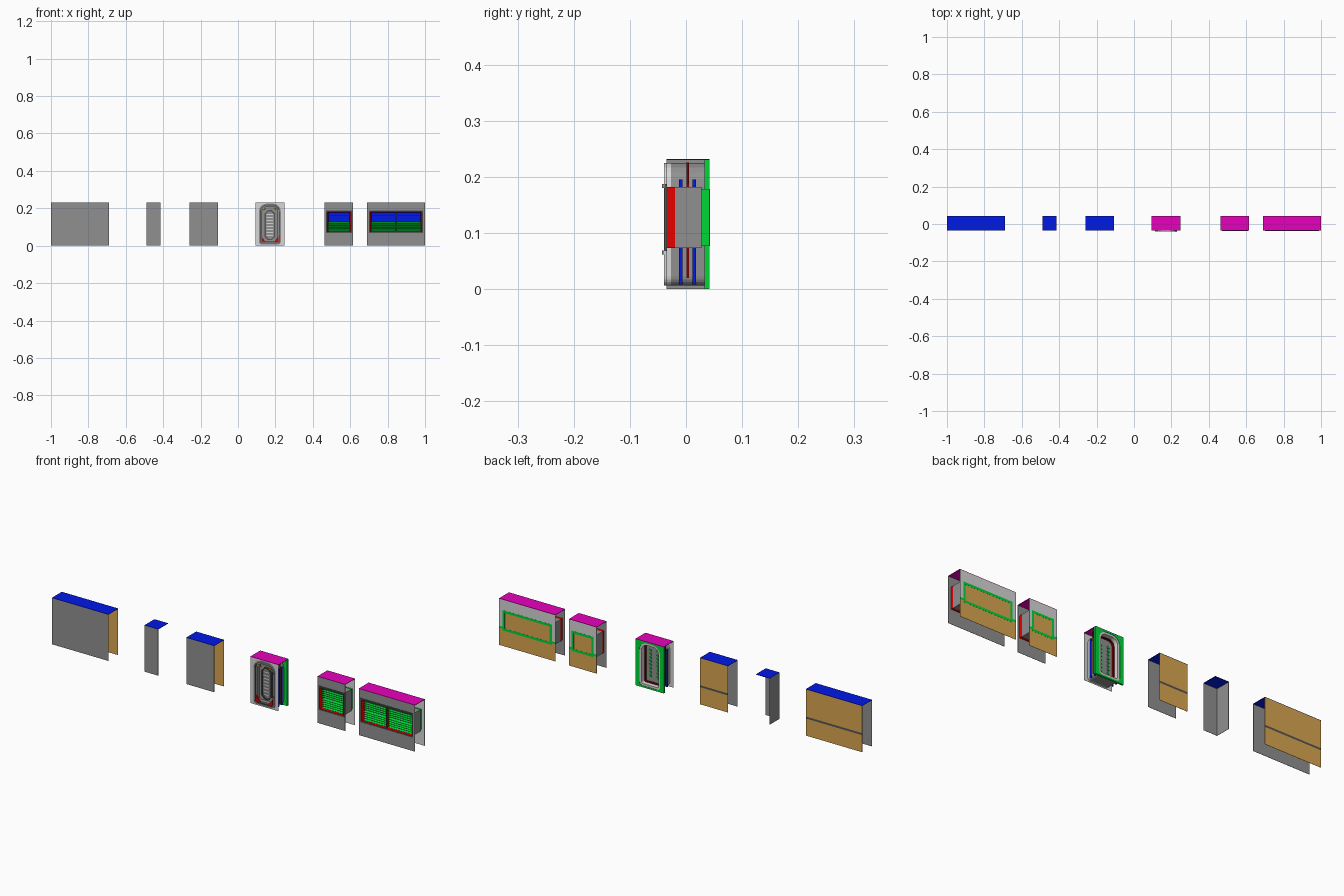
import bpy, bmesh
from math import sin, cos, pi, radians
from mathutils import Matrix, Vector

cube = bpy.data.objects.get("Cube")
if cube:
    bpy.data.objects.remove(cube, do_unlink=True)


def material(name, r, g, b):
    m = bpy.data.materials.new(name)
    m.use_nodes = True
    m.diffuse_color = (r, g, b, 1)
    m.node_tree.nodes["Principled BSDF"].inputs["Base Color"].default_value = (r, g, b, 1)
    return m


grey = material("grey", .28, .28, .28)
light = material("light grey", .68, .68, .68)
dark = material("dark grey", .09, .09, .09)
tan = material("tan", .7, .38, .08)
blue = material("blue", 0, .01, .8)
magenta = material("magenta", .84, 0, .53)
red = material("red", .82, 0, 0)
dark_red = material("dark red", .2, 0, 0)
green = material("green", 0, .68, .04)
orange = material("orange", .9, .35, .02)

H, FRONT, BACK = .232, -.035, .042


def finish(name, bm, *mats):
    bmesh.ops.recalc_face_normals(bm, faces=bm.faces)
    me = bpy.data.meshes.new(name)
    bm.to_mesh(me)
    bm.free()
    for m in mats:
        me.materials.append(m)
    ob = bpy.data.objects.new(name, me)
    bpy.context.scene.collection.objects.link(ob)
    return ob


def finish_faced(name, bm, mat, face):
    """Give faces that look forward their own colour."""
    bmesh.ops.recalc_face_normals(bm, faces=bm.faces)
    for f in bm.faces:
        f.material_index = int(f.normal.y < -.9)
    return finish(name, bm, mat, face)


def box(name, x0, x1, y0, y1, z0, z1, mat, face=None):
    bm = bmesh.new()
    mid = Vector((x0 + x1, y0 + y1, z0 + z1)) / 2
    size = Matrix.Diagonal((x1 - x0, y1 - y0, z1 - z0, 1))
    bmesh.ops.create_cube(bm, size=1, matrix=Matrix.Translation(mid) @ size)
    return finish_faced(name, bm, mat, face or mat)


def outline(x0, x1, z0, z1, top=.0002, bottom=.0002, n=5):
    """Rectangle outline with rounded corners, as (x, z) pairs."""
    corners = ((x1 - top, z1 - top, top), (x0 + top, z1 - top, top),
               (x0 + bottom, z0 + bottom, bottom), (x1 - bottom, z0 + bottom, bottom))
    return [(cx + r * cos((k + i / n) * pi / 2), cz + r * sin((k + i / n) * pi / 2))
            for k, (cx, cz, r) in enumerate(corners) for i in range(n + 1)]


def rect(x0, x1, z0, z1):
    return [(x1, z1), (x0, z1), (x0, z0), (x1, z0)]


def plate_mesh(pts, y0, y1):
    bm = bmesh.new()
    a, b = ([bm.verts.new((x, y, z)) for x, z in pts] for y in (y0, y1))
    bm.faces.new(a)
    bm.faces.new(b[::-1])
    for i in range(len(pts)):
        bm.faces.new((a[i - 1], a[i], b[i], b[i - 1]))
    return bm


def plate(name, pts, y0, y1, mat):
    return finish(name, plate_mesh(pts, y0, y1), mat)


def ring_mesh(outer, inner, y0, y1, flare=None):
    """Frame between two outlines; flare widens its front opening."""
    bm = bmesh.new()
    loops = [[bm.verts.new((x, y, z)) for x, z in pts]
             for pts, y in ((outer, y0), (outer, y1), (inner, y1), (flare or inner, y0))]
    for k in range(4):
        a, b = loops[k - 1], loops[k]
        for i in range(len(outer)):
            bm.faces.new((a[i - 1], a[i], b[i], b[i - 1]))
    return bm


def ring(name, outer, inner, y0, y1, mat, face=None, flare=None):
    return finish_faced(name, ring_mesh(outer, inner, y0, y1, flare), mat, face or mat)


def banded(name, bm, upper, strip, inside):
    """Back wall with a tan lower part, a rail strip, an upper part and an inside."""
    lo, hi = .085, .095
    for z in (lo, hi):
        bmesh.ops.bisect_plane(bm, geom=bm.verts[:] + bm.edges[:] + bm.faces[:],
                               plane_co=(0, 0, z), plane_no=(0, 0, 1))
    for f in bm.faces:
        mid = f.calc_center_median()
        f.material_index = 3 if mid.y < BACK - .0002 else 0 if mid.z < lo else 1 if mid.z < hi else 2
    return finish(name, bm, tan, strip, upper, inside)


def roof(name, x0, x1, mat):
    box(name, x0, x1, FRONT, BACK, H - .002, H, mat)


# Plain wall sections
for label, x0, x1 in (("long", -1, -.69), ("short", -.26, -.107)):
    box(label + "_wall_front", x0, x1, FRONT, FRONT + .001, 0, H - .002, grey)
    banded(label + "_wall_back", plate_mesh(rect(x0, x1, 0, H - .002), BACK - .001, BACK),
           tan, dark, tan)
    roof(label + "_wall_top", x0, x1, blue)

# Corner section
box("corner_front", -.49, -.415, FRONT, FRONT + .001, 0, H - .002, grey)
box("corner_side", -.49, -.489, FRONT, BACK, 0, H - .002, grey)
roof("corner_top", -.49, -.415, blue)


# Window sections with louvres in a deep casing
def window_section(label, x0, x1, wx0, wx1, mullions):
    z0, z1, t, g = .073, .182, .004, .005

    def opening(dx, dz):
        return rect(wx0 + dx, wx1 - dx, z0 + dz, z1 - dz)

    wall, hole, inner = rect(x0, x1, 0, H - .002), opening(0, 0), opening(.009, t)
    frame, frame_in = opening(t, t), opening(.016, .016)
    ring(label + "_wall_front", wall, hole, FRONT, FRONT + .001, grey)
    banded(label + "_wall_back", ring_mesh(wall, frame, BACK - .001, BACK), light, green, light)
    roof(label + "_top", x0, x1, magenta)
    ring(label + "_rim", opening(-g, -g), hole, -.038, FRONT, dark)
    ring(label + "_casing_front", hole, inner, -.0375, -.02, red, dark, opening(.001, .002))
    ring(label + "_casing_middle", hole, inner, -.02, .028, grey)
    ring(label + "_casing_back", frame, frame_in, .028, .0425, green)
    plate(label + "_back_pane", frame_in, .039, .042, tan)
    # Backing behind the slats, blue above and green below
    mid = (z0 + z1) / 2
    box(label + "_backing_upper", wx0 + t, wx1 - t, -.004, -.002, mid, z1 - t, blue)
    box(label + "_backing_lower", wx0 + t, wx1 - t, -.004, -.002, z0 + t, mid, green)
    for x in mullions:
        box(label + "_mullion", x - .003, x + .003, -.037, -.02, z0 + t, z1 - t, red, dark)
    # Upper slats lie flat, lower ones tilt down to the front
    count = 10
    pitch = (z1 - z0 - 2 * t) / count
    bm = bmesh.new()
    for i in range(count):
        z = z0 + t + (i + .5) * pitch
        tilt = radians(0 if i >= count / 2 else 14)
        m = (Matrix.Translation(((wx0 + wx1) / 2, -.0175, z)) @ Matrix.Rotation(tilt, 4, 'X')
             @ Matrix.Diagonal((wx1 - wx0 - 2 * t, .026, .001, 1)))
        bmesh.ops.create_cube(bm, size=1, matrix=m)
    bm.normal_update()
    for f in bm.faces:
        f.material_index = 0 if f.normal.z > .5 else 1 if f.normal.z < -.5 else 2
    finish(label + "_slats", bm, green, blue, dark)


window_section("small_window", .463, .615, .475, .605, [])
window_section("wide_window", .69, 1, .705, .985, [.845])

# Door section
X0, X1, CX = .093, .248, .1705


def arch(inset):
    return outline(.112 + inset, .229 - inset, .006 + inset, .225 - inset,
                   .042 - inset, max(.016 - inset * .5, .003))


door_wall = outline(X0, X1, 0, H - .002)
ring("door_wall_front", door_wall, arch(0), FRONT, FRONT + .001, light)
ring("door_wall_back", door_wall, arch(.002), .033, BACK, green)
roof("door_top", X0, X1, magenta)
ring("door_rim", arch(0), arch(.005), -.039, -.027, light, grey)
ring("door_casing", arch(0), arch(.006), -.027, .033, grey)
ring("door_step_dark", arch(.005), arch(.010), -.036, -.026, dark)
ring("door_step_front", arch(.010), arch(.017), -.032, -.012, grey)
ring("door_step_back", arch(.002), arch(.012), .016, .04, light)
ring("door_seal_back", arch(.012), arch(.016), .006, .018, dark_red)
plate("door_leaf", arch(.015), -.014, .008, grey)

# Channels on both sides of the casing
for side, sx in ((-1, .112), (1, .229)):
    for y in (-.0095, .015):
        box("side_pipe", sx - .003, sx + .003, y - .003, y + .003, .008, .195, blue)
    box("side_seam", sx - .002, sx + .002, .001, .005, .02, .226, dark_red)
    # Corner markers, lamps and inner studs
    foot = CX + side * .046
    plate("corner_marker", [(foot, .02), (foot - side * .022, .02), (foot, .05)], -.037, -.03, red)
    lx = CX + side * .03
    box("lamp", lx - .006, lx + .006, -.037, -.03, .193, .201, orange)
    for i in range(8):
        z = .045 + i * .018
        sx2 = CX + side * .02
        box("inner_stud", sx2 - .005, sx2 + .005, .008, .012, z, z + .01, green)

# Raised panel and rungs on the door leaf
panel = outline(CX - .028, CX + .028, .03, .19, .018, .018, 1)
panel_in = outline(CX - .022, CX + .022, .036, .184, .015, .015, 1)
ring("panel_frame", panel, panel_in, -.021, -.014, dark)
for i in range(8):
    z = .052 + i * .016
    box("rung", CX - .017, CX + .017, -.018, -.014, z, z + .006, light)
for z in (.062, .18):
    box("handle", .222, .228, -.043, -.036, z, z + .007, grey)
